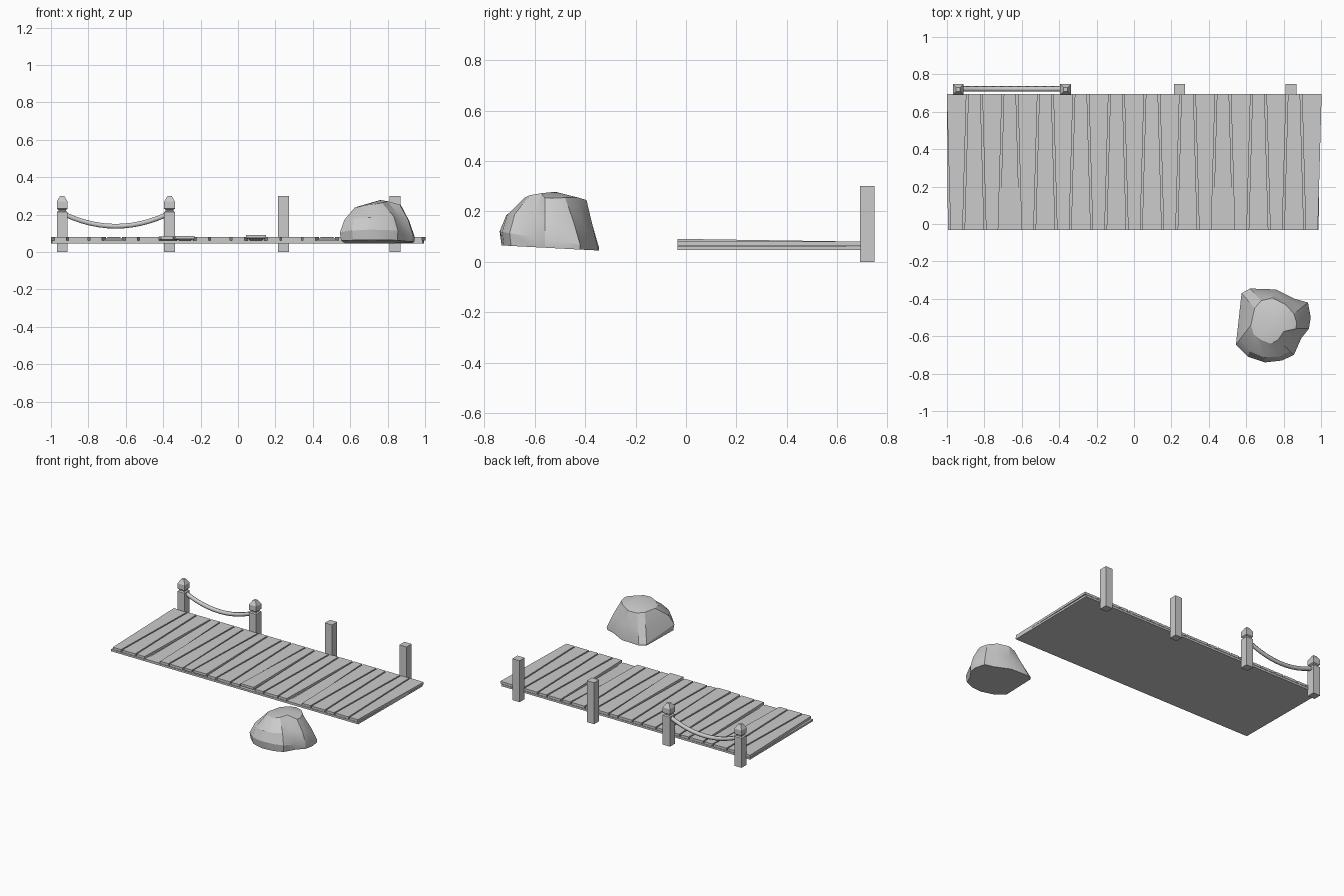
import bpy, bmesh, math
from mathutils import Vector

if "Cube" in bpy.data.objects:
    bpy.data.objects.remove(bpy.data.objects["Cube"])


def mesh_object(name, bm):
    bmesh.ops.recalc_face_normals(bm, faces=bm.faces)
    me = bpy.data.meshes.new(name)
    bm.to_mesh(me)
    bm.free()
    ob = bpy.data.objects.new(name, me)
    bpy.context.collection.objects.link(ob)
    return ob


def loft(name, rings, peak=None):
    """Skin a stack of equal-sized vertex rings, with an optional fan on top."""
    bm = bmesh.new()
    vs = [[bm.verts.new(p) for p in r] for r in rings]
    n = len(vs[0])
    for a, b in zip(vs, vs[1:]):
        for i in range(n):
            j = (i + 1) % n
            bm.faces.new((a[i], a[j], b[j], b[i]))
    bm.faces.new(vs[0])
    if peak:
        tip = bm.verts.new(peak)
        for i in range(n):
            bm.faces.new((vs[-1][i], vs[-1][(i + 1) % n], tip))
    else:
        bm.faces.new(vs[-1])
    return mesh_object(name, bm)


def square(x, y, h, z):
    return [(x + sx * h, y + sy * h, z) for sx, sy in ((-1, -1), (1, -1), (1, 1), (-1, 1))]


# Deck base slab
Y0, Y1 = -0.033, 0.695


def slab_ring(z):
    return [(-0.995, Y0, z), (0.987, Y0, z), (0.995, Y1, z), (-1.0, Y1, z)]


loft("deck_base", [slab_ring(0.047), slab_ring(0.061)])

# Tapered planks, alternately flipped; a few are raised or sunk at the front
N, pitch, gap = 21, 2 / 21, 0.005
front_lift = {3: -0.016, 15: -0.016, 6: 0.004, 7: 0.006, 11: 0.011}
for i in range(N):
    flip = 0.010 if i % 2 == 0 else -0.010
    xl, xr = -0.996 + i * pitch * 0.997, -0.996 + (i + 1) * pitch * 0.997
    lift = front_lift.get(i, 0)
    rings = []
    for z in (0.063, 0.080):
        rings.append([(xl + flip + gap, Y0, z + lift), (xr - flip - gap, Y0, z + lift),
                      (xr + flip - gap, Y1, z), (xl - flip + gap, Y1, z)])
    loft(f"plank_{i + 1}", rings)

# Plain posts
PY, H = 0.719, 0.029
for k, x in enumerate((0.243, 0.840)):
    loft(f"plain_post_{k + 1}", [square(x, PY, H, 0), square(x, PY, H, 0.30)])

# Capped posts: body, neck, head and pointed cap
for k, x in enumerate((-0.940, -0.366)):
    prof = [(H, 0), (H, 0.214), (0.021, 0.220), (0.021, 0.226),
            (H, 0.232), (H, 0.270), (0.011, 0.300)]
    loft(f"capped_post_{k + 1}", [square(x, PY, h, z) for h, z in prof])

# Sagging rope
cu = bpy.data.curves.new("rope", "CURVE")
cu.dimensions = "3D"
cu.bevel_depth = 0.0145
cu.bevel_resolution = 1
cu.use_fill_caps = True
sp = cu.splines.new("POLY")
sp.points.add(12)
for i, p in enumerate(sp.points):
    u = i / 6 - 1
    p.co = (-0.653 + 0.275 * u, 0.722, 0.138 + 0.064 * u * u, 1)
rope = bpy.data.objects.new("rope", cu)
bpy.context.collection.objects.link(rope)

# Rock: widest outline and top outline, lofted with a bulging shoulder
wide = [(.575, -.37), (.62, -.345), (.76, -.35), (.86, -.40), (.93, -.42), (.945, -.50), (.935, -.56),
        (.895, -.61), (.855, -.70), (.79, -.73), (.70, -.74), (.61, -.71), (.545, -.645)]
top = [(.645, -.45), (.68, -.41), (.74, -.395), (.81, -.43), (.855, -.48), (.87, -.53), (.865, -.56),
       (.80, -.575), (.77, -.62), (.73, -.64), (.68, -.62), (.64, -.59), (.625, -.54)]
cen = Vector((0.75, -0.54))
r0, r1, r2, r3 = [], [], [], []
for a, b in zip(wide, top):
    f = min(max((-a[1] - 0.35) / 0.39, 0), 1)   # 0 at the back, 1 at the front
    w, t = Vector(a), Vector(b)
    base = cen.lerp(w, 1 - 0.04 * f)
    wz = 0.055 + 0.065 * f
    tz = 0.279 - 1.8 * (t.y + 0.53) ** 2 - 2.2 * (t.x - 0.76) ** 2
    s = w.lerp(t, 0.5 - 0.28 * f)
    r0.append((base.x, base.y, 0.045 + 0.02 * f))
    r1.append((w.x, w.y, wz))
    r2.append((s.x, s.y, wz + (tz - wz) * 0.5))
    r3.append((t.x, t.y, tz))
rock = loft("rock", [r0, r1, r2, r3], (0.76, -0.52, 0.278))
bpy.context.view_layer.objects.active = rock
rock.select_set(True)
bpy.ops.object.shade_smooth_by_angle(angle=math.radians(25))
